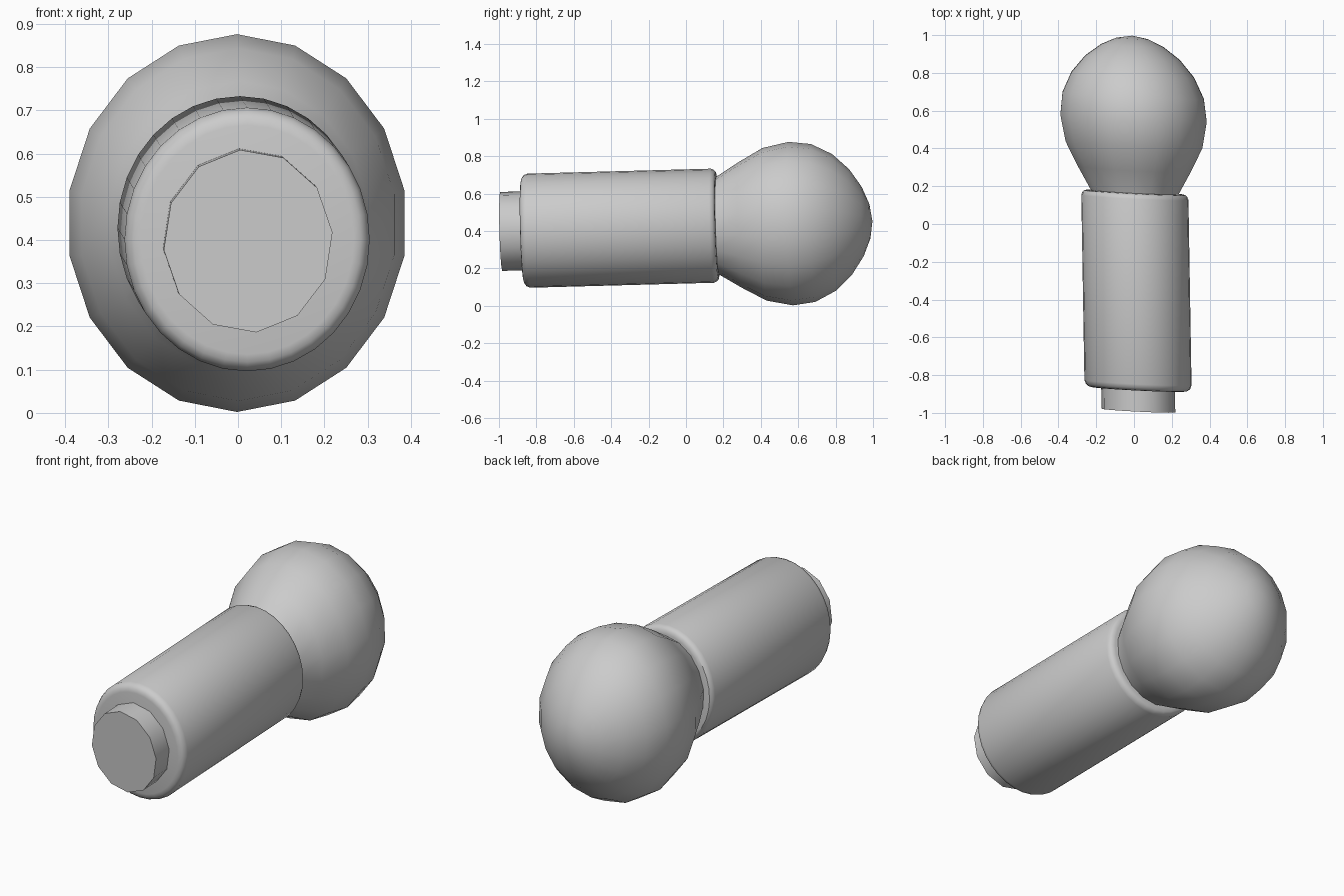
import bpy, bmesh, math
from mathutils import Vector

if "Cube" in bpy.data.objects:
    bpy.data.objects.remove(bpy.data.objects["Cube"])

# Shared, slightly tilted axis running front to back through every part
BASE = Vector((0.007, 0, 0.424))
AXIS = Vector((-0.0167, 1, 0.027))
SIDE = Vector((1, -0.05, 0))
UP = Vector((0, -0.027, 1))


def lathe(name, profile, sides, squash, phase=0.0, angle=35):
    """Spin (position, radius) pairs about the axis, narrowed in x by squash."""
    bm = bmesh.new()
    rings = []
    for t, r in profile:
        centre = BASE + AXIS * t
        if r == 0:
            rings.append([bm.verts.new(centre)] * sides)
            continue
        ring = []
        for i in range(sides):
            a = math.radians(phase) + math.tau * i / sides
            ring.append(bm.verts.new(
                centre + SIDE * (r * squash * math.cos(a)) + UP * (r * math.sin(a))))
        rings.append(ring)
    for a, b in zip(rings, rings[1:]):
        for i in range(sides):
            j = (i + 1) % sides
            corners = list(dict.fromkeys((a[i], a[j], b[j], b[i])))
            bm.faces.new(corners)
    for ring in (rings[0], rings[-1]):
        if len(set(ring)) > 1:
            bm.faces.new(ring)
    bmesh.ops.recalc_face_normals(bm, faces=bm.faces)
    mesh = bpy.data.meshes.new(name)
    bm.to_mesh(mesh)
    bm.free()
    obj = bpy.data.objects.new(name, mesh)
    bpy.context.collection.objects.link(obj)
    bpy.ops.object.select_all(action='DESELECT')
    obj.select_set(True)
    bpy.context.view_layer.objects.active = obj
    bpy.ops.object.shade_smooth_by_angle(angle=math.radians(angle))
    return obj


# Long sleeve with rounded rims at both ends
lathe("sleeve", [(-0.875, 0.265), (-0.871, 0.283), (-0.860, 0.297), (-0.840, 0.305),
                 (0.140, 0.305), (0.156, 0.299), (0.166, 0.288), (0.169, 0.270)],
      32, 0.93)

# Twelve-sided stub on the front end
lathe("end_stub", [(-0.988, 0.212), (-0.84, 0.212)], 12, 0.925, phase=5.5)

# Bulb-shaped head flaring out of the sleeve
lathe("bulb_head", [(0.08, 0.235), (0.17, 0.262), (0.29, 0.336), (0.42, 0.408),
                    (0.56, 0.437), (0.68, 0.422), (0.79, 0.366), (0.88, 0.282),
                    (0.945, 0.185), (0.982, 0.095), (0.997, 0)],
      18, 0.9, phase=10, angle=60)
